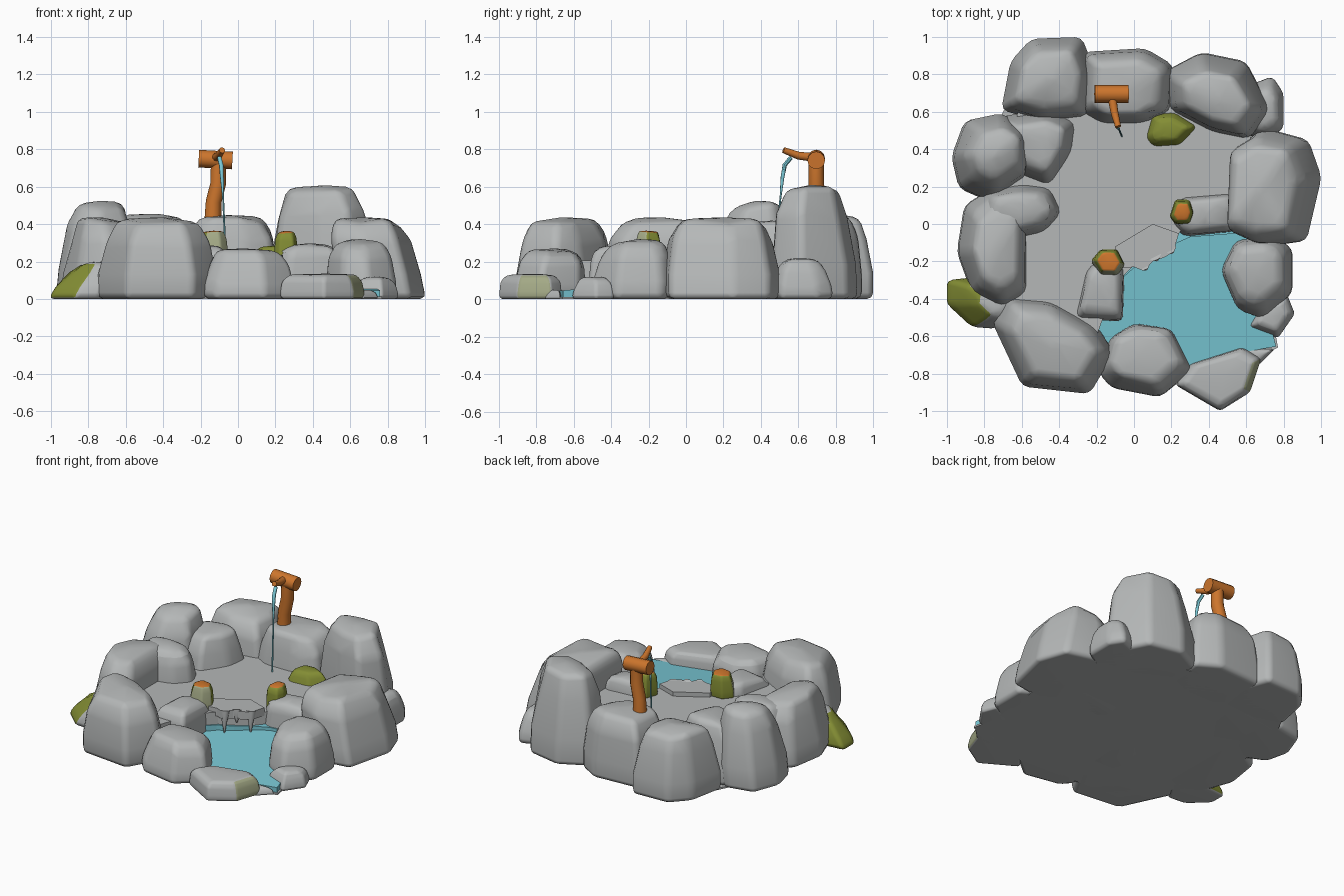
import bpy, bmesh, math, random
from mathutils import Vector

random.seed(4)
if "Cube" in bpy.data.objects:
    bpy.data.objects.remove(bpy.data.objects["Cube"])


def material(name, *rgb):
    m = bpy.data.materials.new(name)
    m.use_nodes = True
    m.diffuse_color = (*rgb, 1)
    m.node_tree.nodes["Principled BSDF"].inputs["Base Color"].default_value = (*rgb, 1)
    return m


STONE = material("grey stone", .46, .475, .475)
WATER = material("pool blue", .19, .57, .66)
CLAY = material("orange clay", .61, .18, .026)
MOSS = material("moss green", .23, .27, .035)
FADED = material("faded moss", .37, .40, .24)


def make_object(name, bm, mats):
    bmesh.ops.recalc_face_normals(bm, faces=bm.faces)
    mesh = bpy.data.meshes.new(name)
    bm.to_mesh(mesh)
    bm.free()
    for m in mats:
        mesh.materials.append(m)
    ob = bpy.data.objects.new(name, mesh)
    bpy.context.collection.objects.link(ob)
    return ob


def bridge(bm, low, high):
    """Side faces between two rings of the same length."""
    for i in range(len(low)):
        k = (i + 1) % len(low)
        bm.faces.new((low[i], low[k], high[k], high[i]))


def rock(name, outline, top, base=0, lean=(0, 0), crown=.6, mats=(STONE,), rule=None, soft=.035):
    """Boulder: an outline stacked in tapering rings, closed by a raised crown."""
    bm = bmesh.new()
    n = len(outline)
    centre = sum((Vector(p) for p in outline), Vector((0, 0))) / n
    rings = []
    for level, scale in ((0, 1), (.3, 1), (.72, .47 + crown * .6), (.95, crown)):
        ring = []
        for p in outline:
            j = random.uniform(-.05, .05) if level > .5 else 0
            q = centre + (Vector(p) - centre) * (scale + j) + Vector(lean) * level
            z = base + (top - base) * (level + j * .8)
            ring.append(bm.verts.new((q.x, q.y, z)))
        rings.append(ring)
    for low, high in zip(rings, rings[1:]):
        bridge(bm, low, high)
    bm.faces.new(rings[0])
    peak = bm.verts.new((centre.x + lean[0], centre.y + lean[1], top))
    for i in range(n):
        bm.faces.new((rings[-1][i], rings[-1][(i + 1) % n], peak))
    bmesh.ops.recalc_face_normals(bm, faces=bm.faces)
    bm.normal_update()
    if rule:
        for f in bm.faces:
            f.material_index = int(rule(f))
    ob = make_object(name, bm, mats)
    ob.data.shade_smooth()
    bevel = ob.modifiers.new("rounded", "BEVEL")
    bevel.width, bevel.segments = soft, 2
    bevel.limit_method, bevel.angle_limit = "ANGLE", math.radians(14)
    ob.modifiers.new("shading", "WEIGHTED_NORMAL")


def slab(name, outline, bottom, top, mat, slope=0):
    """Flat-sided plate; its top can rise towards the back."""
    bm = bmesh.new()
    front = min(y for x, y in outline)
    low = [bm.verts.new((x, y, bottom)) for x, y in outline]
    high = [bm.verts.new((x, y, top + slope * (y - front))) for x, y in outline]
    bridge(bm, low, high)
    bm.faces.new(low)
    bm.faces.new(high)
    make_object(name, bm, [mat])


def tube(name, points, radii, mat, sides=12):
    """Round bar following points, with a radius at each one."""
    bm = bmesh.new()
    pts = [Vector(p) for p in points]
    start = pts[1] - pts[0]
    turn = Vector((0, 0, 1)).rotation_difference(start)
    rings = []
    for i, p in enumerate(pts):
        d = pts[min(i + 1, len(pts) - 1)] - pts[max(i - 1, 0)]
        frame = start.rotation_difference(d) @ turn
        angles = [math.tau * s / sides for s in range(sides)]
        rings.append([bm.verts.new(p + frame @ Vector((math.cos(a), math.sin(a), 0)) * radii[i])
                      for a in angles])
    for a, b in zip(rings, rings[1:]):
        bridge(bm, a, b)
    bm.faces.new(rings[0])
    bm.faces.new(rings[-1])
    ob = make_object(name, bm, [mat])
    bpy.context.view_layer.objects.active = ob
    ob.select_set(True)
    bpy.ops.object.shade_smooth_by_angle(angle=math.radians(45))
    ob.select_set(False)


# Ground, upper terrace and lower pool with its raised back edge
slab("ground_base", [(-.6, .8), (.6, .75), (.8, .2), (.74, -.5), (.77, -.66), (.5, -.8), (-.5, -.75), (-.8, -.3),
                     (-.8, .4)], 0, .012, STONE)
slab("pool_water", [(-.3, -.1), (.65, .05), (.72, -.5), (.76, -.655), (.5, -.7), (.3, -.78), (-.25, -.65)],
     .012, .035, WATER, slope=.09)
slab("pool_back_edge", [(-.12, -.34), (0, -.235), (.1, -.185), (.21, -.11), (.3, -.07), (.56, -.05), (.56, .05),
                        (-.1, .05)], .03, .12, WATER)
slab("upper_terrace", [(-.6, .7), (.6, .7), (.66, .05), (.28, 0), (.2, -.1), (.1, -.17), (0, -.22), (-.1, -.32),
                       (-.2, -.6), (-.6, -.6), (-.75, 0)], .01, .205, STONE)

# Back boulders
rock("back_left_boulder", [(-.71, .61), (-.66, .87), (-.55, .99), (-.28, 1), (-.2, .8), (-.24, .57), (-.5, .55)],
     .46, crown=.68)
rock("back_middle_boulder", [(-.3, .6), (-.27, .92), (.06, .94), (.21, .85), (.2, .6), (.05, .53), (-.18, .53)],
     .45, crown=.68)
rock("back_right_boulder", [(.19, .62), (.17, .82), (.36, .92), (.6, .87), (.73, .62), (.62, .46), (.42, .5)],
     .61, lean=(-.01, -.02), crown=.62)
rock("back_corner_stone", [(.56, .5), (.56, .72), (.74, .79), (.8, .7), (.8, .51), (.7, .44)], .22)

# Left boulders
rock("left_tall_boulder", [(-.98, .36), (-.91, .55), (-.72, .59), (-.58, .5), (-.58, .26), (-.78, .12), (-.94, .19)],
     .53, lean=(.05, .01))
rock("left_inner_boulder", [(-.72, .3), (-.73, .57), (-.45, .62), (-.3, .55), (-.32, .38), (-.45, .19)], .42)
rock("left_middle_boulder", [(-.95, -.15), (-.91, .1), (-.75, .2), (-.58, .15), (-.58, -.38), (-.72, -.45), (-.87, -.37)],
     .44, lean=(.03, 0), crown=.64)
rock("left_ledge_boulder", [(-.84, 0), (-.8, .17), (-.6, .21), (-.45, .19), (-.39, .06), (-.48, -.04), (-.66, -.08)],
     .42, .12, crown=.7)
rock("left_mossy_stone", [(-1.01, -.3), (-1.01, -.43), (-.88, -.55), (-.75, -.56), (-.64, -.4), (-.72, -.27)],
     .2, lean=(.1, 0), crown=.5, mats=(STONE, MOSS),
     rule=lambda f: f.calc_center_median().x < -.8 and f.normal.z > -.5)

# Front boulders
rock("front_left_boulder", [(-.76, -.52), (-.6, -.86), (-.24, -.9), (-.11, -.68), (-.2, -.54), (-.45, -.4), (-.68, -.38)],
     .44, lean=(.01, -.03), crown=.7)
rock("front_middle_boulder", [(-.19, -.8), (-.12, -.88), (.14, -.93), (.31, -.79), (.2, -.57), (0, -.54), (-.13, -.62)],
     .27, lean=(0, .03), crown=.68)
rock("front_low_stone", [(.22, -.86), (.46, -1), (.62, -.9), (.68, -.72), (.58, -.66), (.3, -.75)],
     .135, crown=.76, mats=(STONE, FADED), soft=.025,
     rule=lambda f: f.normal.x > .72)
rock("front_stone_toe", [(.56, -.76), (.67, -.75), (.75, -.67), (.58, -.66)], .05, soft=.015)

# Right boulders
rock("right_large_boulder", [(.55, -.04), (.56, .4), (.72, .51), (.94, .45), (1.01, .25), (.93, -.09), (.72, -.12)],
     .44, lean=(-.09, 0), crown=.74)
rock("right_front_boulder", [(.47, -.25), (.55, -.09), (.75, -.07), (.85, -.13), (.85, -.37), (.7, -.51), (.56, -.46)],
     .32, lean=(-.02, .01), crown=.66)
rock("right_low_stone", [(.61, -.55), (.68, -.43), (.82, -.38), (.86, -.48), (.77, -.61)], .12, soft=.025)

# Terrace rim stones beside the spillway
rock("rim_right_stone", [(.18, .02), (.22, .15), (.54, .17), (.58, .08), (.55, -.04), (.26, -.07)], .3, crown=.74)
rock("rim_left_stone", [(-.32, -.51), (-.26, -.24), (-.16, -.15), (-.05, -.21), (-.06, -.52)], .29, crown=.74)

# Spillway lip and hanging drips
slab("spillway_lip", [(-.1, -.24), (0, -.23), (.05, -.25), (.1, -.2), (.16, -.18), (.21, -.15), (.24, -.05),
                      (.1, 0), (-.1, -.12)], .18, .235, STONE)
for x, y, low in ((.06, -.235, .08), (.12, -.185, .15), (.2, -.145, .08)):
    tube("spillway_drip", [(x, y, low), (x, y, (low + .22) / 2), (x - .01, y + .02, .23)], [.004, .015, .035], STONE, 8)

# Mossy mound and clay-capped stones
rock("terrace_moss_mound", [(.06, .46), (.1, .59), (.22, .6), (.34, .52), (.25, .42), (.1, .41)],
     .285, .15, mats=(MOSS,))


def capped(f):
    """Clay on top, faded moss at the front, moss on the other sides."""
    if f.normal.z > .55:
        return 1
    return 0 if f.normal.y < -.5 else 2


rock("left_capped_stone", [(-.23, -.2), (-.18, -.14), (-.09, -.14), (-.05, -.22), (-.09, -.28), (-.18, -.28)],
     .365, .2, lean=(0, .01), crown=.7, mats=(FADED, CLAY, MOSS), rule=capped, soft=.012)
rock("right_capped_stone", [(.19, .04), (.22, .13), (.3, .13), (.32, .06), (.3, 0), (.22, 0)],
     .365, .2, crown=.7, mats=(MOSS, CLAY, MOSS), rule=capped, soft=.012)

# Fountain: bent post, crossbar, spout and falling stream
tube("fountain_post", [(-.135, .7, .4), (-.13, .7, .52), (-.105, .695, .62), (-.105, .695, .74)],
     [.046, .042, .042, .04], CLAY)
tube("fountain_crossbar", [(-.21, .695, .75), (-.03, .695, .74)], [.047, .047], CLAY)
tube("fountain_spout", [(-.12, .69, .755), (-.105, .6, .765), (-.085, .52, .795)], [.024, .021, .016], CLAY)
tube("water_stream", [(-.1, .56, .755), (-.09, .527, .715), (-.086, .515, .65), (-.08, .505, .55), (-.065, .47, .2)],
     [.012, .012, .01, .005, .005], WATER, 8)
